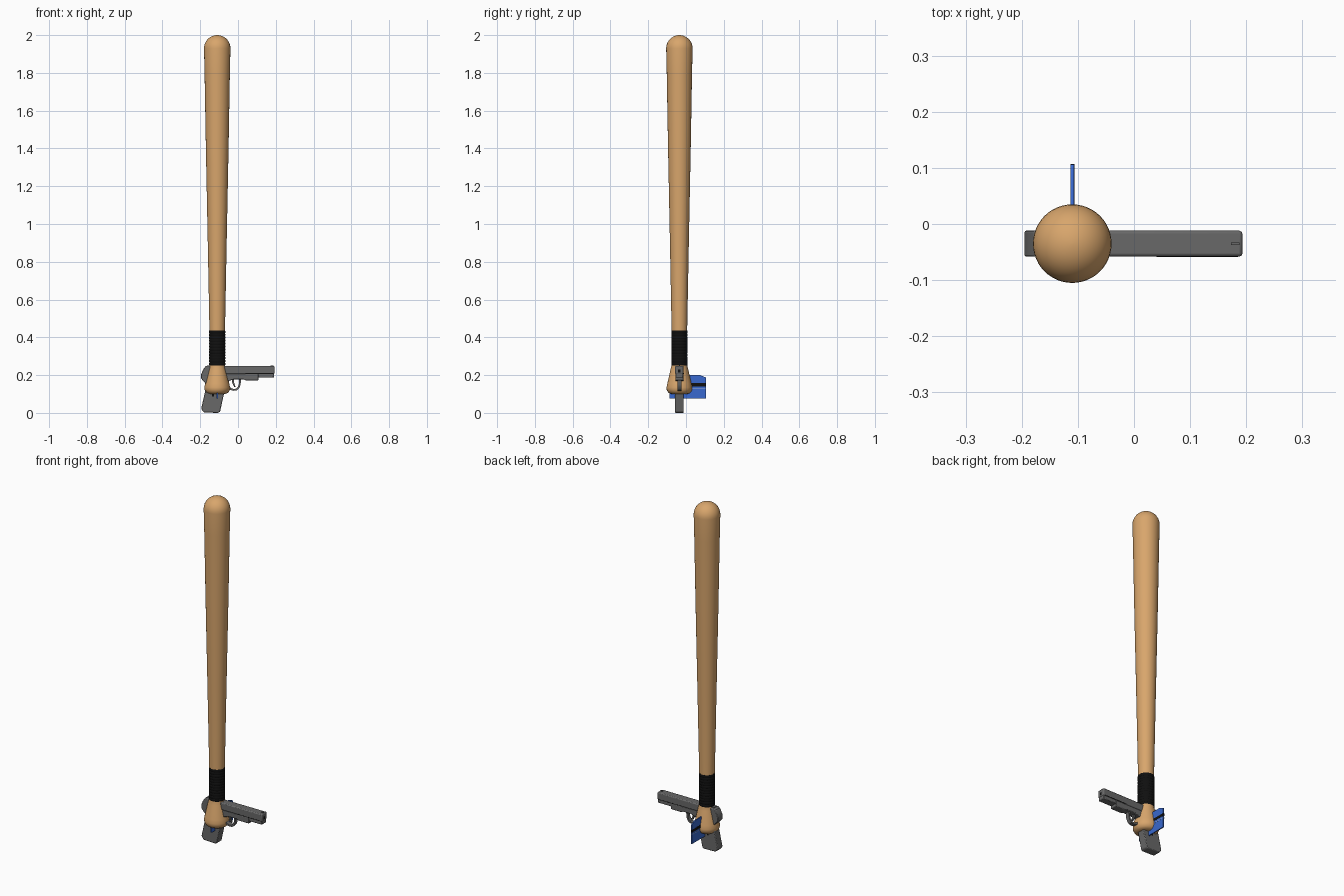
import bpy, bmesh, math
from mathutils import Vector

if "Cube" in bpy.data.objects:
    bpy.data.objects.remove(bpy.data.objects["Cube"])

CX, CY = -0.11, -0.035   # bat axis; the pistol shares its y centre


def mat(name, col):
    m = bpy.data.materials.new(name)
    m.diffuse_color = (*col, 1)
    m.use_nodes = True
    m.node_tree.nodes["Principled BSDF"].inputs["Base Color"].default_value = m.diffuse_color
    return m


WOOD = mat("wood", (0.69, 0.38, 0.15))
BLACK = mat("black", (0.005, 0.005, 0.005))
STEEL = mat("gun grey", (0.14, 0.14, 0.14))
BLUE = mat("blue", (0.04, 0.14, 0.62))
PALE = mat("pale blue", (0.16, 0.28, 0.65))


def finish(bm, name, m, smooth=None, bevel=0):
    bmesh.ops.recalc_face_normals(bm, faces=bm.faces)
    me = bpy.data.meshes.new(name)
    bm.to_mesh(me)
    bm.free()
    me.materials.append(m)
    ob = bpy.data.objects.new(name, me)
    bpy.context.collection.objects.link(ob)
    if bevel:
        b = ob.modifiers.new("bevel", "BEVEL")
        b.width, b.segments, b.limit_method = bevel, 2, "ANGLE"
    if smooth:
        bpy.context.view_layer.objects.active = ob
        ob.select_set(True)
        bpy.ops.object.shade_smooth_by_angle(angle=math.radians(smooth))
        ob.select_set(False)
    return ob


def lathe(name, prof, m, n=48):
    """Revolve (radius, z) points about the bat axis."""
    bm = bmesh.new()
    rings = []
    for r, z in prof:
        rings.append([bm.verts.new((CX + r * math.cos(2 * math.pi * i / n),
                                    CY + r * math.sin(2 * math.pi * i / n), z)) for i in range(n)])
    for a, b in zip(rings, rings[1:]):
        for i in range(n):
            j = (i + 1) % n
            bm.faces.new((a[i], a[j], b[j], b[i]))
    bm.faces.new(rings[0])
    bm.faces.new(rings[-1])
    return finish(bm, name, m, 40)


def slab(name, pts, half, m, bevel=0.003, axis="y", centre=CY):
    """Extrude an outline symmetrically along y (x,z points) or x (y,z points)."""
    bm = bmesh.new()
    d = Vector((0, 1, 0)) if axis == "y" else Vector((1, 0, 0))
    vs = [bm.verts.new((Vector((a, 0, z)) if axis == "y" else Vector((0, a, z))) + d * (centre - half))
          for a, z in pts]
    f = bm.faces.new(vs)
    out = bmesh.ops.extrude_face_region(bm, geom=[f])
    bmesh.ops.translate(bm, vec=d * 2 * half,
                        verts=[v for v in out["geom"] if isinstance(v, bmesh.types.BMVert)])
    return finish(bm, name, m, 35, bevel)


def rect(a0, a1, z0, z1):
    return [(a0, z0), (a1, z0), (a1, z1), (a0, z1)]


# Bat: flared knob, tapered shaft and rounded tip
knob = [(0.035, 0.1), (0.05, 0.102), (0.06, 0.109), (0.067, 0.122), (0.068, 0.135),
        (0.064, 0.155), (0.056, 0.19), (0.047, 0.23), (0.041, 0.255)]
shaft = [(0.041, 0.43), (0.05, 0.9), (0.06, 1.4), (0.067, 1.8), (0.07, 1.93)]
tip = [(0.07 * math.cos(t), 1.93 + 0.07 * math.sin(t))
       for t in [math.radians(a) for a in range(10, 90, 10)] + [math.radians(88)]]
lathe("bat", knob + shaft + tip, WOOD)

# Grip tape with shallow wraps
tape = [(0.038, 0.251)]
for i in range(12):
    z = 0.251 + i * 0.0155
    tape += [(0.0415, z), (0.043, z + 0.004), (0.043, z + 0.0115), (0.0415, z + 0.0155)]
tape.append((0.038, 0.437))
lathe("grip_tape", tape, BLACK)

# Pistol slide, frame and grip
slide = slab("slide", [(-0.178, 0.206), (0.193, 0.206), (0.193, 0.248), (-0.172, 0.248),
                       (-0.178, 0.238)], 0.023, STEEL, 0.005)
slab("slide_nose", rect(0.105, 0.191, 0.187, 0.212), 0.020, STEEL)
slab("frame", [(-0.17, 0.165), (-0.06, 0.165), (-0.02, 0.178), (0.03, 0.178), (0.04, 0.172),
               (0.108, 0.172), (0.108, 0.207), (-0.178, 0.207)], 0.021, STEEL)
slab("pistol_grip", [(-0.195, 0.022), (-0.186, 0.008), (-0.178, 0.002), (-0.105, 0.0), (-0.095, 0.006),
                     (-0.068, 0.13), (-0.055, 0.18), (-0.162, 0.18), (-0.166, 0.15)],
     0.023, STEEL, 0.004)
slab("grip_tang", [(-0.165, 0.15), (-0.178, 0.162), (-0.195, 0.182), (-0.195, 0.205),
                   (-0.186, 0.226), (-0.178, 0.24), (-0.16, 0.24), (-0.15, 0.17)], 0.023, STEEL)
slab("front_sight", rect(0.173, 0.188, 0.246, 0.252), 0.002, STEEL, 0)
slab("rear_sight", rect(-0.165, -0.150, 0.246, 0.252), 0.014, STEEL, 0.001)
for s in (-1, 1):
    slab("slide_groove", rect(0.04, 0.185, 0.207, 0.21), 0.0006, BLACK, 0, centre=CY + s * 0.0228)
    slab("grip_screw", rect(-0.137, -0.127, 0.086, 0.105), 0.001, BLACK, 0, centre=CY + s * 0.0235)

# Muzzle bore
slab("muzzle_bore", rect(CY - 0.007, CY + 0.007, 0.214, 0.23), 0.0006, BLACK, 0, "x", 0.193)

# Trigger guard ring and trigger
bm = bmesh.new()
outer = [(-0.062, 0.18), (-0.058, 0.14), (-0.042, 0.122), (-0.022, 0.117), (-0.004, 0.12),
         (0.008, 0.132), (0.014, 0.15), (0.016, 0.18)]
inner = [(-0.052, 0.18), (-0.048, 0.144), (-0.037, 0.131), (-0.022, 0.126), (-0.008, 0.129),
         (0.0, 0.138), (0.005, 0.152), (0.006, 0.18)]
sect = []
for (a, b), (c, d) in zip(outer, inner):
    sect.append([bm.verts.new(p) for p in ((a, CY - 0.011, b), (a, CY + 0.011, b),
                                           (c, CY + 0.011, d), (c, CY - 0.011, d))])
for p, q in zip(sect, sect[1:]):
    for i in range(4):
        bm.faces.new((p[i], p[(i + 1) % 4], q[(i + 1) % 4], q[i]))
bm.faces.new(sect[0])
bm.faces.new(sect[-1])
finish(bm, "trigger_guard", STEEL, 35)
slab("trigger", [(-0.034, 0.18), (-0.022, 0.18), (-0.02, 0.16), (-0.013, 0.138), (-0.02, 0.138),
                 (-0.029, 0.155)], 0.006, STEEL, 0.001)

# Blue card with a clipped corner and painted stripes on both faces
slab("card", [(-0.088, 0.075), (0.106, 0.075), (0.106, 0.187), (0.075, 0.2), (-0.088, 0.2)],
     0.003, BLUE, 0, "x", CX)
slab("card_black_stripe", rect(-0.087, 0.1065, 0.141, 0.157), 0.0036, BLACK, 0, "x", CX)
slab("card_pale_stripe", rect(-0.087, 0.1065, 0.127, 0.133), 0.0035, PALE, 0, "x", CX)
